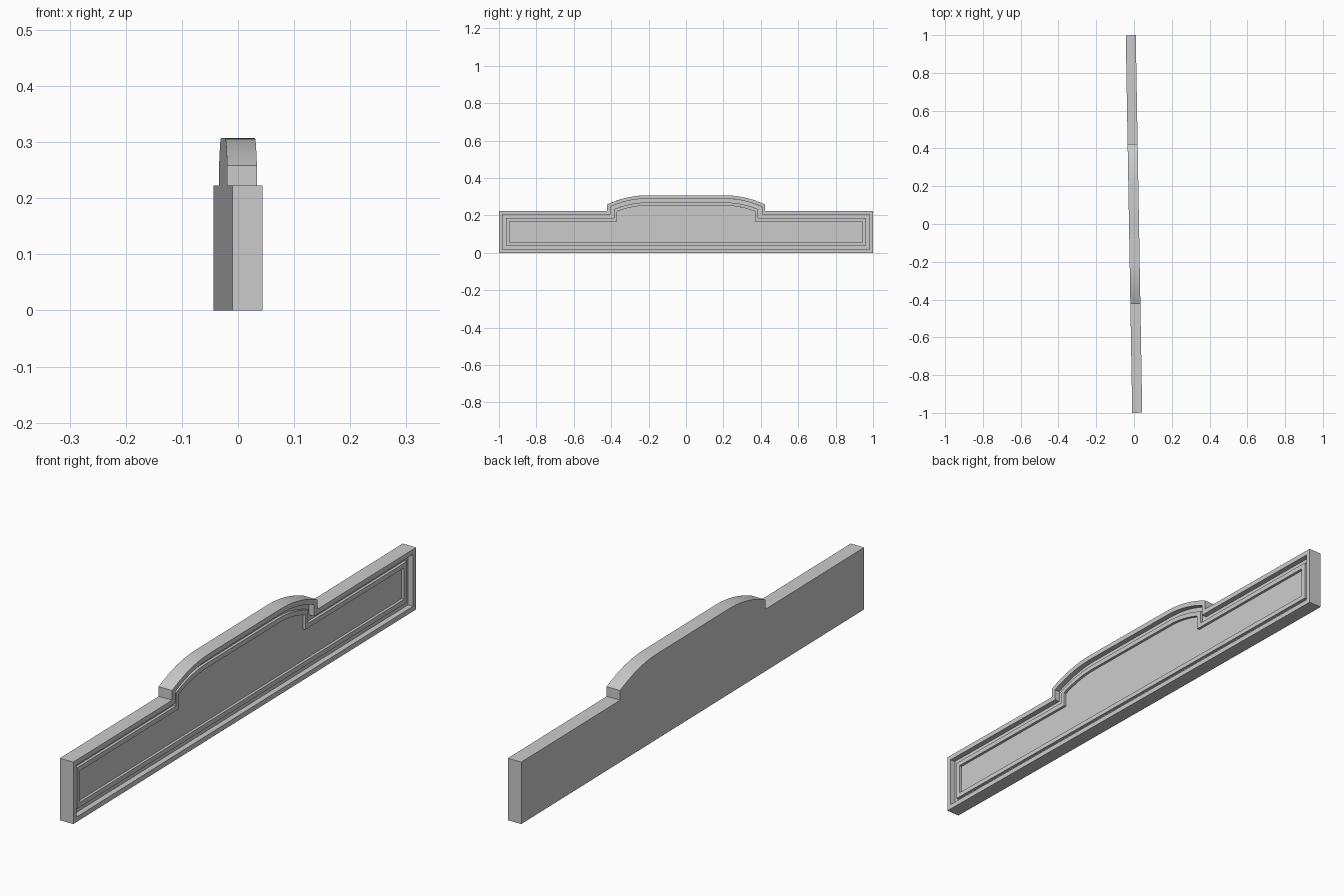
import bpy, bmesh, math
from mathutils import Matrix, Vector

cube = bpy.data.objects.get("Cube")
if cube:
    bpy.data.objects.remove(cube, do_unlink=True)

FACE = 0.0265
HALF_LENGTH = 0.9995
TILT = math.radians(0.98)

grey = bpy.data.materials.new("plain grey")
grey.use_nodes = True
colour = (0.6, 0.6, 0.6, 1)
grey.diffuse_color = colour
grey.node_tree.nodes["Principled BSDF"].inputs["Base Color"].default_value = colour

# Half outline (y, z): end, shoulder, step and curved crest
half = [(HALF_LENGTH, 0), (HALF_LENGTH, 0.223), (0.423, 0.223)]
STEPS = 10
for i in range(STEPS + 1):
    t = i / STEPS
    half.append((0.423 - 0.213 * t, 0.258 + 0.049 * (1 - (1 - t) ** 2)))
outline = [Vector(p) for p in half + [(-y, z) for y, z in reversed(half)]]


def inset(points, distance):
    """Move every edge of a counter-clockwise outline inward, with mitred corners."""
    result = []
    for i, p in enumerate(points):
        a = (p - points[i - 1]).normalized()
        b = (points[(i + 1) % len(points)] - p).normalized()
        na, nb = Vector((-a.y, a.x)), Vector((-b.y, b.x))
        result.append(p + (na + nb) * distance / (1 + na.dot(nb)))
    return result


# Rings (inset, x): back, rim, groove, raised bead and recessed panel
rings = [(0, -FACE), (0, FACE), (0.018, FACE), (0.018, FACE - 0.02),
         (0.038, FACE - 0.02), (0.038, FACE - 0.01),
         (0.055, FACE - 0.01), (0.055, FACE - 0.02)]

bm = bmesh.new()
loops = [[bm.verts.new((x, p.x, p.y)) for p in inset(outline, d)] for d, x in rings]
for lower, upper in zip(loops, loops[1:]):
    for i in range(len(outline)):
        bm.faces.new((lower[i - 1], lower[i], upper[i], upper[i - 1]))
bm.faces.new(loops[-1])
bm.faces.new(reversed(loops[0]))

# The board stands slightly turned
bmesh.ops.rotate(bm, verts=bm.verts, cent=(0, 0, 0), matrix=Matrix.Rotation(TILT, 3, "Z"))

mesh = bpy.data.meshes.new("crested_board")
bm.to_mesh(mesh)
bm.free()
mesh.materials.append(grey)
board = bpy.data.objects.new("crested_board", mesh)
bpy.context.collection.objects.link(board)
bpy.context.view_layer.objects.active = board
board.select_set(True)
bpy.ops.object.shade_smooth_by_angle(angle=math.radians(20))
